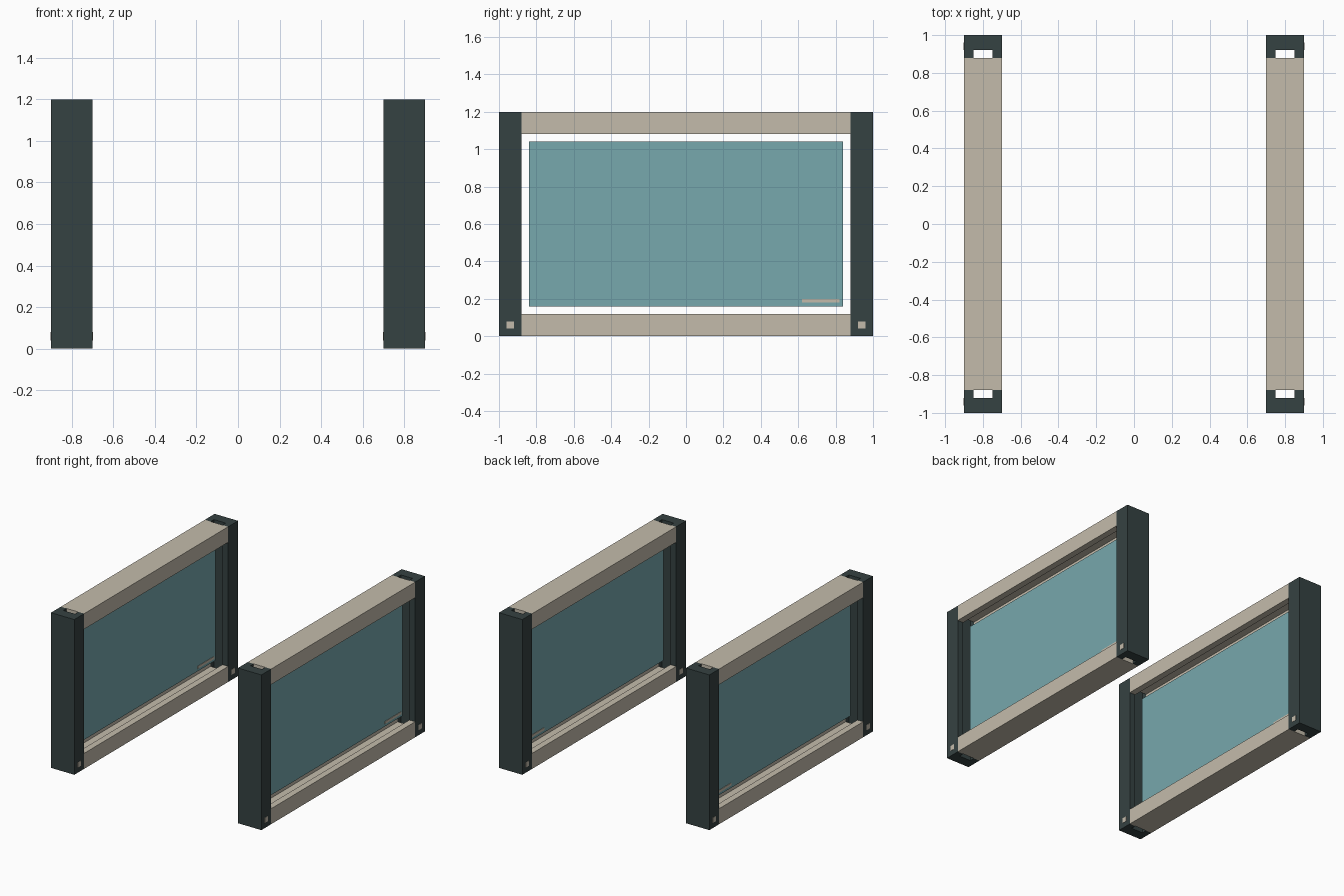
import bpy, bmesh
from mathutils import Vector

if "Cube" in bpy.data.objects:
    bpy.data.objects.remove(bpy.data.objects["Cube"])


def material(name, rgb):
    m = bpy.data.materials.new(name)
    m.diffuse_color = (*rgb, 1)
    m.use_nodes = True
    m.node_tree.nodes["Principled BSDF"].inputs["Base Color"].default_value = m.diffuse_color
    return m


DARK = material("dark_slate", (0.036, 0.054, 0.054))
BEIGE = material("warm_beige", (0.55, 0.50, 0.41))
GLASS = material("teal_panel", (0.184, 0.392, 0.418))


def prism(name, pts, step, mat):
    """Extrude a closed outline of 3D points along the vector step."""
    bm = bmesh.new()
    face = bm.faces.new([bm.verts.new(p) for p in pts])
    ext = bmesh.ops.extrude_face_region(bm, geom=[face])
    verts = [v for v in ext["geom"] if isinstance(v, bmesh.types.BMVert)]
    bmesh.ops.translate(bm, verts=verts, vec=Vector(step))
    bmesh.ops.recalc_face_normals(bm, faces=bm.faces)
    me = bpy.data.meshes.new(name)
    bm.to_mesh(me)
    bm.free()
    me.materials.append(mat)
    ob = bpy.data.objects.new(name, me)
    bpy.context.collection.objects.link(ob)
    return ob


def box(name, lo, hi, mat):
    (x0, y0, z0), (x1, y1, z1) = lo, hi
    pts = [(x0, y0, z0), (x1, y0, z0), (x1, y1, z0), (x0, y1, z0)]
    return prism(name, pts, (0, 0, z1 - z0), mat)


W = 0.1      # half depth of a frame
G = 0.05     # half width of the inner groove
D = 0.04     # groove depth
T = 0.12     # bar thickness
# grooved bar section: (sideways, distance in from the outer edge)
SECTION = [(-W, 0), (W, 0), (W, T), (G, T), (G, T - D), (-G, T - D), (-G, T), (-W, T)]

for side, cx in (("left", -0.8), ("right", 0.8)):
    # dark end posts, grooved towards the panel
    for end, s in (("front", -1), ("back", 1)):
        prism(f"{side}_{end}_post", [(cx + u, s * (1 - v), 0) for u, v in SECTION],
              (0, 0, 1.2), DARK)
        # small square plugs on both faces of the post foot
        for f in (-1, 1):
            x = cx + f * W
            box(f"{side}_{end}_plug", (x - 0.002, s * 0.94 - 0.02, 0.04),
                (x + 0.002, s * 0.94 + 0.02, 0.08), BEIGE)
    # beige rails, grooved towards the panel
    for level, z0, s in (("bottom", 0, 1), ("top", 1.2, -1)):
        prism(f"{side}_{level}_rail", [(cx + u, -0.88, z0 + s * v) for u, v in SECTION],
              (0, 1.76, 0), BEIGE)
    # floating panel with a thin strip showing on both faces
    box(f"{side}_panel", (cx - 0.02, -0.84, 0.16), (cx + 0.02, 0.84, 1.04), GLASS)
    for f in (-1, 1):
        x = cx + f * 0.02
        box(f"{side}_panel_strip", (x - 0.003, 0.62, 0.18), (x + 0.003, 0.82, 0.20), BEIGE)
